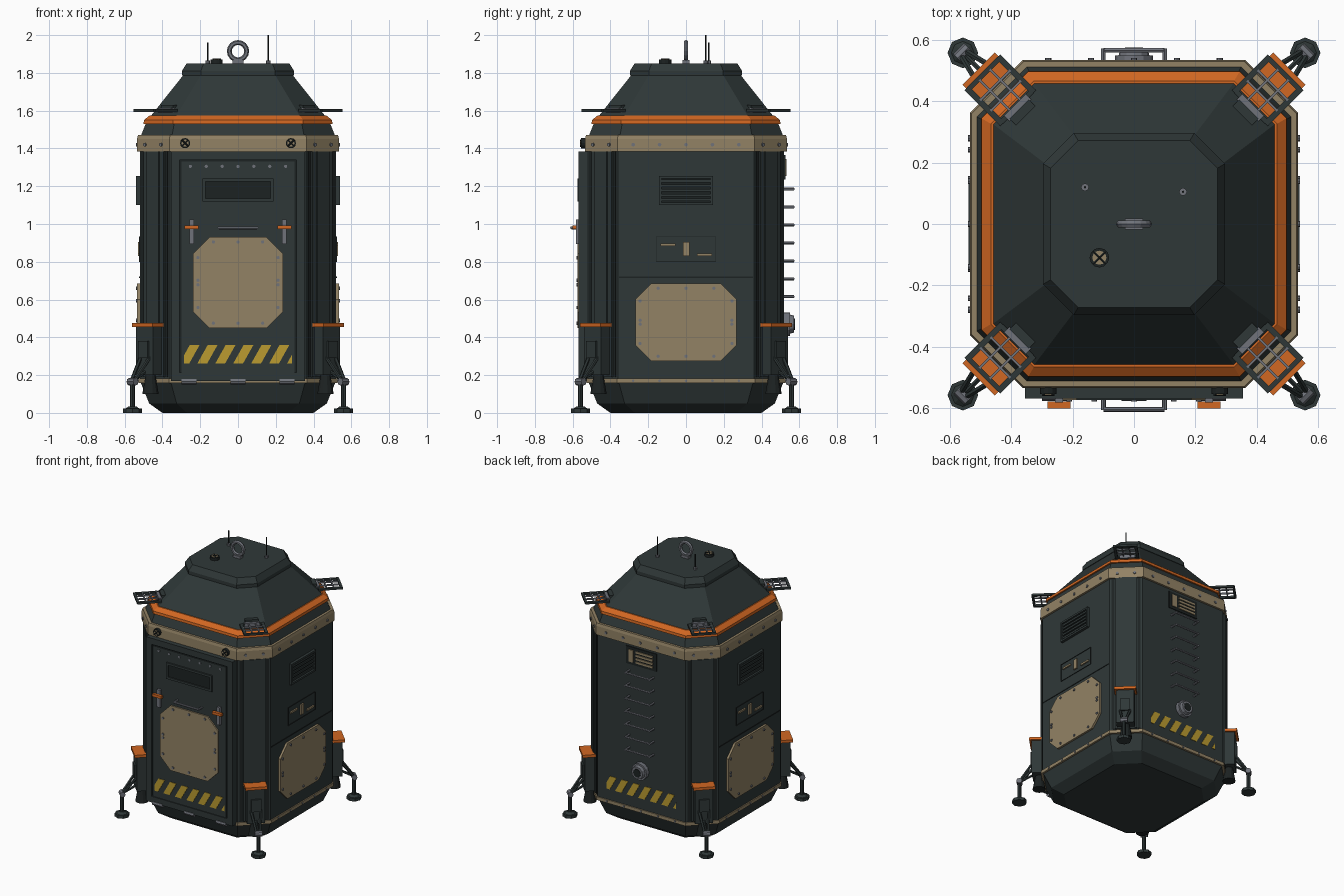
import bpy, bmesh
from math import radians, pi, cos, sin
from mathutils import Vector, Matrix

cube = bpy.data.objects.get("Cube")
if cube:
    bpy.data.objects.remove(cube, do_unlink=True)


def material(name, rgb):
    m = bpy.data.materials.new(name)
    m.use_nodes = True
    m.diffuse_color = (*rgb, 1)
    m.node_tree.nodes["Principled BSDF"].inputs["Base Color"].default_value = (*rgb, 1)
    return m


SLATE = material("dark slate", (.028, .039, .039))
BLACK = material("near black", (.012, .016, .016))
TAN = material("tan", (.29, .225, .13))
ORANGE = material("orange", (.64, .135, .016))
YELLOW = material("hazard yellow", (.5, .33, .03))
GREY = material("steel grey", (.16, .17, .195))

FRONT, RIGHT, BACK, LEFT = 0, 90, 180, 270
SIDES = (RIGHT, LEFT)
CORNERS = (45, 135, 225, 315)


class Part:
    """Mesh built facing -y, then turned about z to each wall or corner."""

    def __init__(self):
        self.bm = bmesh.new()

    def box(self, x, y, z):
        lo, hi = Vector((x[0], y[0], z[0])), Vector((x[1], y[1], z[1]))
        mat = Matrix.Translation((lo + hi) / 2) @ Matrix.Diagonal((*(hi - lo), 1))
        bmesh.ops.create_cube(self.bm, size=1, matrix=mat)
        return self

    def rod(self, p, q, r1, r2=None, n=8):
        p, q = Vector(p), Vector(q)
        turn = (q - p).to_track_quat('Z', 'Y').to_matrix().to_4x4()
        bmesh.ops.create_cone(self.bm, cap_ends=True, segments=n, radius1=r1,
                              radius2=r1 if r2 is None else r2, depth=(q - p).length,
                              matrix=Matrix.Translation((p + q) / 2) @ turn)
        return self

    def plate(self, points, y0, y1):
        loops = [[self.bm.verts.new((x, y, z)) for x, z in points] for y in (y0, y1)]
        self.skin(loops)
        return self

    def skin(self, loops):
        n = len(loops[0])
        for a, b in zip(loops, loops[1:]):
            for i in range(n):
                self.bm.faces.new((a[i], a[(i + 1) % n], b[(i + 1) % n], b[i]))
        self.bm.faces.new(loops[0][::-1])
        self.bm.faces.new(loops[-1])

    def frame(self, x, y, z, t):
        self.box((x[0], x[0] + t), y, z).box((x[1] - t, x[1]), y, z)
        self.box((x[0] + t, x[1] - t), y, (z[0], z[0] + t))
        return self.box((x[0] + t, x[1] - t), y, (z[1] - t, z[1]))

    def done(self, name, mat, angles=(0,)):
        bmesh.ops.recalc_face_normals(self.bm, faces=self.bm.faces[:])
        mesh = bpy.data.meshes.new(name)
        self.bm.to_mesh(mesh)
        self.bm.free()
        mesh.materials.append(mat)
        for a in angles:
            ob = bpy.data.objects.new(name, mesh)
            ob.rotation_euler.z = radians(a)
            bpy.context.collection.objects.link(ob)


def octagon(w, h, c):
    return [(w - c, -h), (w, c - h), (w, h - c), (w - c, h),
            (c - w, h), (-w, h - c), (-w, c - h), (c - w, -h)]


def shell(name, mat, rings):
    """Chamfered square loft; each ring is height, half width, chamfer."""
    p = Part()
    p.skin([[p.bm.verts.new((x, y, z)) for x, y in octagon(w, w, c)] for z, w, c in rings])
    p.done(name, mat)


# Main shell, bottom to top
shell("lower_hull", SLATE, [(0, .40, .13), (.05, .47, .145), (.16, .515, .16)])
shell("lower_rim", TAN, [(.158, .528, .163), (.182, .528, .163)])
shell("body_walls", SLATE, [(.18, .52, .16), (1.39, .52, .16)])
shell("upper_collar", TAN, [(1.385, .535, .172), (1.45, .535, .172), (1.47, .53, .17)])
shell("roof_base", SLATE, [(1.465, .515, .165), (1.535, .487, .15)])
shell("roof_band", ORANGE, [(1.53, .50, .155), (1.55, .498, .153), (1.575, .467, .14)])
shell("roof_slope", SLATE, [(1.57, .463, .135), (1.8, .28, .09)])
shell("roof_cap", SLATE, [(1.785, .297, .1), (1.81, .297, .1), (1.85, .272, .09)])

# Corner posts
p = Part().box((-.075, .075), (-.634, -.6), (.19, 1.385))
p.box((-.045, .045), (-.64, -.63), (.47, 1.385)).done("corner_post", SLATE, CORNERS)
p = Part()
for x in (-.09, .09):
    p.box((x - .01, x + .01), (-.626, -.61), (.19, 1.385))
p.done("corner_groove", BLACK, CORNERS)

# Collar and rim bolts
p = Part()
for i in range(-2, 3):
    p.rod((i * .14, -.53, 1.42), (i * .14, -.541, 1.42), .01)
    p.rod((i * .14, -.52, .17), (i * .14, -.533, .17), .007)
p.done("wall_bolts", GREY, (RIGHT, BACK, LEFT))
p = Part()
for x in (-.06, .06):
    p.rod((x, -.62, 1.42), (x, -.641, 1.42), .01)
p.done("corner_bolts", GREY, CORNERS)

# Front door
Part().box((-.355, .355), (-.555, -.51), (.17, 1.385)).done("door_base", SLATE)
Part().frame((-.355, .355), (-.57, -.55), (.17, 1.385), .045).done("door_frame", SLATE)
Part().box((-.31, .31), (-.557, -.55), (.21, 1.345)).done("door_gap", BLACK)
Part().box((-.298, .298), (-.564, -.55), (.215, 1.33)).done("door_leaf", SLATE)
Part().frame((-.187, .187), (-.575, -.56), (1.12, 1.24), .016).done("door_window_frame", SLATE)
Part().box((-.172, .172), (-.567, -.56), (1.135, 1.225)).done("door_window", BLACK)
p = Part()
for i in range(-3, 4):
    p.rod((i * .084, -.56, 1.305), (i * .084, -.569, 1.305), .009)
p.done("door_bolts", GREY)
p = Part().rod((-.1, -.605, .98), (.1, -.605, .98), .008)
for x in (-.1, .1):
    p.rod((x, -.55, .98), (x, -.607, .98), .008)
p.done("door_handle", GREY)
for x in (-.245, .245):
    Part().box((x - .013, x + .013), (-.582, -.56), (.895, 1.025)).done("latch_bar", GREY)
    Part().box((x - .037, x + .037), (-.602, -.58), (.973, .993)).done("latch_grip", ORANGE)
p = Part()
for x in (-.26, 0, .26):
    p.rod((x - .04, -.562, .167), (x + .04, -.562, .167), .016)
p.done("door_hinges", GREY)

# Collar lamps
for x in (-.28, .28):
    Part().rod((x, -.52, 1.428), (x, -.555, 1.428), .027, n=12).done("lamp_housing", BLACK)
    Part().rod((x, -.55, 1.428), (x, -.558, 1.428), .019, n=12).done("lamp_lens", TAN)
    p = Part()
    for s in (-1, 1):
        p.rod((x - .018, -.558, 1.428 - s * .018), (x + .018, -.558, 1.428 + s * .018), .004)
    p.done("lamp_guard", BLACK)


# Bolted octagonal hatch plates
def hatch(w, h, z, y, angles):
    p = Part().plate([(a, b + z) for a, b in octagon(w, h, .085)], y - .01, y + .01)
    p.done("hatch_plate", TAN, angles)
    p = Part()
    for sx in (-1, 1):
        for a, b in ((w * .55, h - .025), (w - .025, h * .55), (w - .025, h * .05)):
            p.rod((sx * a, y, z + b), (sx * a, y - .016, z + b), .009)
            p.rod((sx * a, y, z - b), (sx * a, y - .016, z - b), .009)
    for s in (-1, 1):
        p.rod((0, y, z + s * (h - .025)), (0, y - .016, z + s * (h - .025)), .009)
    p.done("hatch_bolts", GREY, angles)


hatch(.237, .24, .69, -.564, (FRONT,))
hatch(.268, .205, .48, -.525, SIDES)


# Hazard stripes, clipped to a rectangle
def hazard(y, angles):
    p = Part()
    for i in range(-1, 7):
        x = -.31 + i * .095
        p.plate([(x, .262), (x + .052, .262), (x + .107, .36), (x + .055, .36)], y - .004, y + .002)
    for s in (-1, 1):
        geom = p.bm.verts[:] + p.bm.edges[:] + p.bm.faces[:]
        bmesh.ops.bisect_plane(p.bm, geom=geom, plane_co=(s * .286, 0, 0),
                               plane_no=(s, 0, 0), clear_outer=True)
    p.done("hazard_stripes", YELLOW, angles)


hazard(-.564, (FRONT,))
hazard(-.52, (BACK,))

# Side walls: louvre, marks, seam
Part().box((-.13, .13), (-.525, -.51), (1.11, 1.245)).done("louvre_recess", BLACK, SIDES)
p = Part().frame((-.143, .143), (-.54, -.51), (1.1, 1.255), .014)
for i in range(5):
    p.box((-.13, .13), (-.534, -.51), (1.121 + i * .025, 1.135 + i * .025))
p.done("louvre", SLATE, SIDES)
Part().frame((-.16, .16), (-.524, -.51), (.8, .935), .004).done("mark_border", BLACK, SIDES)
p = Part().box((-.135, -.055), (-.53, -.51), (.883, .896)).box((-.017, .018), (-.53, -.51), (.83, .905))
p.box((.058, .138), (-.53, -.51), (.83, .843)).done("wall_marks", TAN, SIDES)
Part().box((-.355, .355), (-.523, -.51), (.715, .722)).done("wall_seam", BLACK, SIDES)

# Back wall: ladder, port, label panel
p = Part()
for i in range(7):
    z = .615 + i * .095
    p.rod((-.1, -.567, z), (.1, -.567, z), .008, n=6)
    for x in (-.1, .1):
        p.rod((x, -.51, z), (x, -.573, z), .008, n=6)
p.done("ladder_rungs", GREY, (BACK,))
p = Part().rod((0, -.51, .47), (0, -.55, .47), .062, n=12)
p.rod((0, -.55, .47), (0, -.573, .47), .05, .045, n=12).done("service_port", GREY, (BACK,))
Part().rod((0, -.57, .47), (0, -.576, .47), .03, n=12).done("port_core", BLACK, (BACK,))
Part().box((-.125, .125), (-.526, -.51), (1.235, 1.365)).done("label_panel", BLACK, (BACK,))
p = Part().box((-.1, -.062), (-.532, -.51), (1.255, 1.345))
for i in range(4):
    p.box((-.04, .1), (-.532, -.51), (1.255 + i * .025, 1.269 + i * .025))
p.done("label_marks", TAN, (BACK,))

# Landing legs on each corner
p = Part().box((-.062, .062), (-.7, -.6), (.2, .456))
p.box((-.035, .035), (-.712, -.69), (.29, .38)).done("leg_housing", SLATE, CORNERS)
Part().box((-.075, .075), (-.717, -.625), (.455, .475)).done("leg_cap", ORANGE, CORNERS)
Part().rod((0, -.655, .1), (0, -.655, .21), .045, .025, n=12).done("leg_nozzle", BLACK, CORNERS)
p = Part()
for s in (-1, 1):
    p.rod((s * .035, -.69, .3), (s * .01, -.79, .165), .01, n=6)
p.rod((0, -.69, .22), (0, -.79, .165), .009, n=6)
p.rod((0, -.79, .02), (0, -.79, .17), .013).done("leg_struts", SLATE, CORNERS)
Part().rod((-.025, -.79, .165), (.025, -.79, .165), .02).done("leg_knuckle", GREY, CORNERS)
Part().rod((0, -.79, 0), (0, -.79, .022), .05).rod((0, -.79, .02), (0, -.79, .035), .04, .02).done("foot_pad", SLATE, CORNERS)

# Roof corner racks
p = Part()
for s in (-1, 1):
    p.box((s * .073 - .01, s * .073 + .01), (-.7, -.535), (1.594, 1.608))
for y in (-.693, -.542):
    p.box((-.07, .07), (y - .008, y + .008), (1.594, 1.608))
p.box((-.045, .045), (-.53, -.47), (1.585, 1.63)).done("rack_frame", SLATE, CORNERS)
p = Part().box((-.05, .05), (-.55, -.525), (1.59, 1.615))
for s in (-.024, .024):
    p.box((s - .004, s + .004), (-.69, -.54), (1.6, 1.61))
    p.box((-.07, .07), (s - .62, s - .612), (1.6, 1.61))
p.done("rack_bars", GREY, CORNERS)

# Roof fittings
bpy.ops.mesh.primitive_torus_add(location=(0, 0, 1.915), rotation=(pi / 2, 0, 0), major_radius=.046,
                                 minor_radius=.013, major_segments=16, minor_segments=6)
ring = bpy.context.object
ring.name = "lifting_ring"
ring.data.materials.append(GREY)
Part().box((-.03, .03), (-.018, .018), (1.845, 1.868)).done("ring_base", GREY)
for x, y, top in ((-.16, .12, 1.96), (.16, .105, 2)):
    Part().rod((x, y, 1.84), (x, y, 1.865), .013).done("antenna_base", GREY)
    Part().rod((x, y, 1.86), (x, y, top), .004, n=6).done("antenna", BLACK)
Part().rod((-.113, -.11, 1.84), (-.113, -.11, 1.87), .032, n=12).done("beacon_housing", BLACK)
Part().rod((-.113, -.11, 1.86), (-.113, -.11, 1.873), .023, n=12).done("beacon_lens", TAN)
p = Part()
for s in (-1, 1):
    p.rod((-.133, -.11 - s * .02, 1.873), (-.093, -.11 + s * .02, 1.873), .004, n=6)
p.done("beacon_guard", BLACK)
